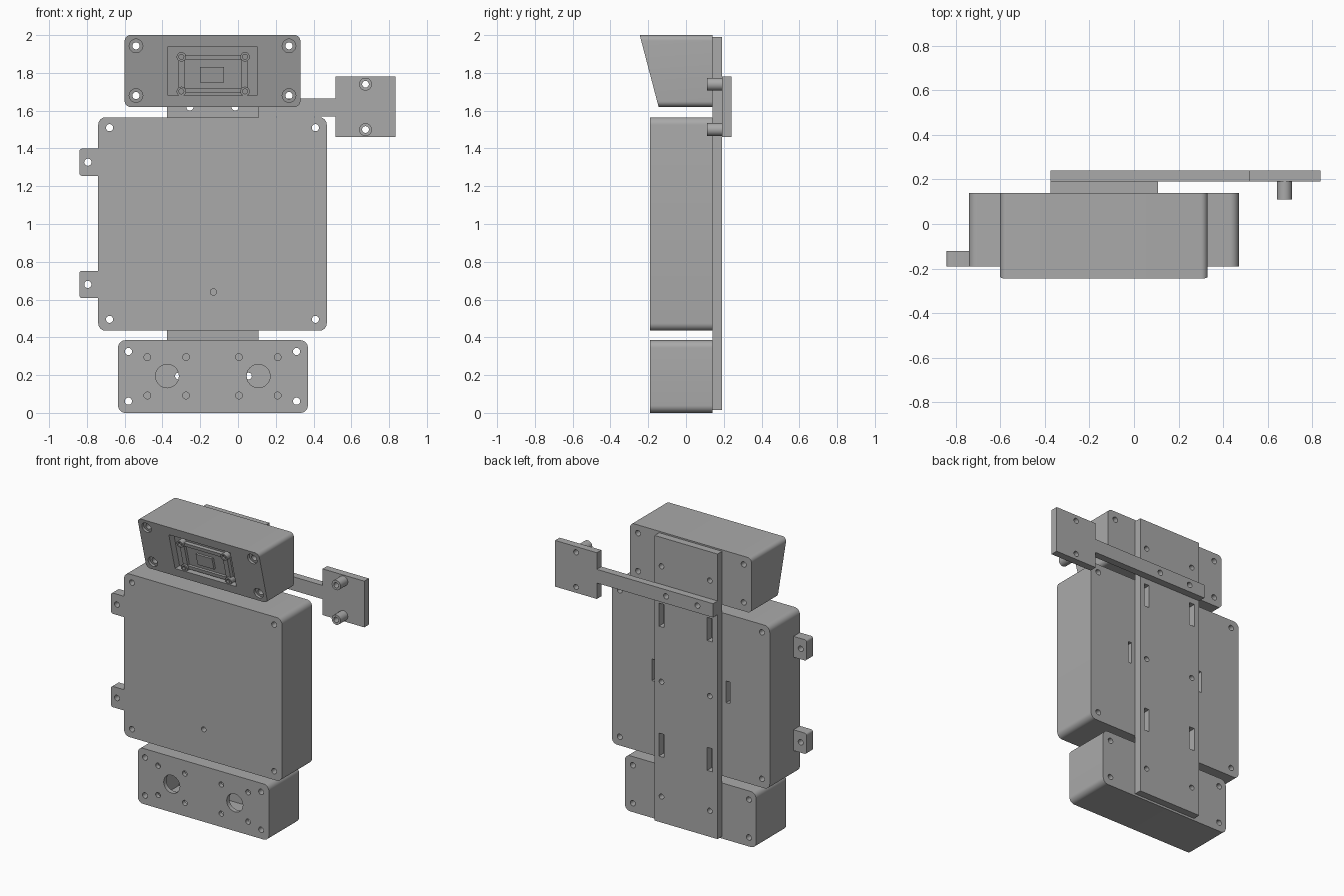
import bpy, bmesh, math

cube = bpy.data.objects.get("Cube")
if cube:
    bpy.data.objects.remove(cube, do_unlink=True)

grey = bpy.data.materials.new("plain grey")
grey.use_nodes = True
COLOUR = (0.4, 0.4, 0.4, 1)
grey.diffuse_color = COLOUR
grey.node_tree.nodes["Principled BSDF"].inputs["Base Color"].default_value = COLOUR

SLOPE = 0.263          # forward lean of the top housing's face
BACK, FRONT = 0.14, -0.19


def lean(z):
    return (2.0 - z) * SLOPE


def rounded(x0, x1, z0, z1, r=0.0, steps=8):
    """Rounded rectangle outline in the xz plane."""
    if r == 0:
        return [(x0, z0), (x1, z0), (x1, z1), (x0, z1)]
    pts = []
    corners = [(x1 - r, z1 - r), (x0 + r, z1 - r), (x0 + r, z0 + r), (x1 - r, z0 + r)]
    for i, (cx, cz) in enumerate(corners):
        for s in range(steps + 1):
            a = (i + s / steps) * math.pi / 2
            pts.append((cx + r * math.cos(a), cz + r * math.sin(a)))
    return pts


def disc(x, z, r):
    return [(x + r * math.cos(i * math.pi / 12), z + r * math.sin(i * math.pi / 12))
            for i in range(24)]


def add_prism(bm, outline, y0, y1, lean_front=False, lean_back=False):
    """Extrude an outline along y; either end may follow the sloping face."""
    front = [bm.verts.new((x, y0 + lean(z) * lean_front, z)) for x, z in outline]
    back = [bm.verts.new((x, y1 + lean(z) * lean_back, z)) for x, z in outline]
    n = len(outline)
    bm.faces.new(front)
    bm.faces.new(back[::-1])
    for i in range(n):
        j = (i + 1) % n
        bm.faces.new((front[j], front[i], back[i], back[j]))


def make(name, prisms):
    bm = bmesh.new()
    for p in prisms:
        add_prism(bm, *p)
    bmesh.ops.recalc_face_normals(bm, faces=bm.faces[:])
    mesh = bpy.data.meshes.new(name)
    bm.to_mesh(mesh)
    bm.free()
    mesh.materials.append(grey)
    obj = bpy.data.objects.new(name, mesh)
    bpy.context.collection.objects.link(obj)
    return obj


def part(name, prisms, cuts=()):
    """Solid part with its holes cut out."""
    obj = make(name, prisms)
    bpy.ops.object.select_all(action="DESELECT")
    obj.select_set(True)
    bpy.context.view_layer.objects.active = obj
    if cuts:
        cutter = make(name + "_cutter", cuts)
        cutter.hide_render = True
        mod = obj.modifiers.new("holes", "BOOLEAN")
        mod.operation = "DIFFERENCE"
        mod.solver = "EXACT"
        mod.use_self = True
        mod.object = cutter
        bpy.ops.object.modifier_apply(modifier=mod.name)
        bpy.data.objects.remove(cutter, do_unlink=True)
    bpy.ops.object.shade_smooth_by_angle(angle=math.radians(30))
    return obj


def grid(xs, zs):
    return [(x, z) for x in xs for z in zs]


def through(points, r=0.019):
    return [(disc(x, z, r), -0.5, 0.5) for x, z in points]


RAIL_X = (-0.315, 0.055)
cable_holes = [(disc(x, 0.195, 0.018), 0.0, 0.5) for x in RAIL_X]
arm_holes = through(grid((-0.255, -0.015), (1.62,)))

# Main enclosure with corner holes, front pin hole and rear side slots
cuts = through(grid((-0.68, 0.41), (0.495, 1.51)))
cuts.append((disc(-0.13, 0.64, 0.017), -0.5, -0.12))
cuts += [(rounded(x - 0.014, x + 0.014, 0.95, 1.1), 0.07, 0.5) for x in (-0.42, 0.15)]
part("main_enclosure", [(rounded(-0.74, 0.47, 0.435, 1.565, 0.04), FRONT, BACK)], cuts)

# Side mounting tabs
for label, z in (("lower", 0.68), ("upper", 1.327)):
    part(label + "_side_tab",
         [(rounded(-0.84, -0.72, z - 0.072, z + 0.072, 0.015), FRONT, -0.12)],
         through([(-0.795, z)]))

# Hollow lower housing with two large ports
cuts = through(grid((-0.58, 0.31), (0.062, 0.325)))
cuts += [(disc(x, z, 0.018), -0.5, -0.1) for x, z in grid((-0.48, -0.275, 0.005, 0.21), (0.092, 0.295))]
cuts += [(disc(x, 0.195, 0.062), -0.5, -0.1) for x in (-0.375, 0.108)]
cuts.append((rounded(-0.53, 0.26, 0.03, 0.355), -0.16, 0.11))
part("lower_housing", [(rounded(-0.635, 0.37, 0.0, 0.385, 0.04), FRONT, BACK)],
     cuts + cable_holes)

# Upper housing with sloping face, window recess and counterbored corners
corners = grid((-0.54, 0.27), (1.68, 1.943))
cuts = through(corners)
cuts += [(disc(x, z, 0.036), -0.5, -0.225, False, True) for x, z in corners]
cuts.append((rounded(-0.37, 0.10, 1.68, 1.94), -0.5, -0.195, False, True))
part("upper_housing",
     [(rounded(-0.6, 0.33, 1.62, 2.0, 0.03), -0.245, BACK, True, False)], cuts)

# Sensor module sitting in the window
part("sensor_frame", [(rounded(-0.315, 0.05, 1.695, 1.895, 0.01), -0.225, -0.19, True, True)],
     [(rounded(-0.28, 0.015, 1.72, 1.87), -0.5, -0.205, False, True)])
part("sensor_lens", [(rounded(-0.2, -0.075, 1.75, 1.832), -0.222, -0.2, True, True)])
for i, (x, z) in enumerate(grid((-0.3, 0.037), (1.702, 1.885))):
    part(f"sensor_post_{i + 1}", [(disc(x, z, 0.025), -0.24, -0.19, True, True)],
         [(disc(x, z, 0.013), -0.5, -0.225, False, True)])

# Rear rail joining the three housings
cuts = cable_holes + arm_holes
cuts += [(disc(x, z, 0.018), 0.0, 0.5) for x, z in grid(RAIL_X, (0.99, 1.79))]
cuts += [(rounded(x - 0.02, x + 0.02, z, z + 0.16), 0.0, 0.5) for x, z in grid(RAIL_X, (0.47, 1.37))]
part("rear_rail", [(rounded(-0.375, 0.108, 0.015, 1.99), BACK, 0.19)], cuts)

# Side arm with its end plate
plate_holes = through(grid((0.675,), (1.5, 1.74)), 0.018)
arm = [(-0.375, 1.57), (0.515, 1.57), (0.515, 1.46), (0.835, 1.46),
       (0.835, 1.78), (0.515, 1.78), (0.515, 1.665), (-0.375, 1.665)]
part("side_arm", [(arm, 0.19, 0.24)], arm_holes + plate_holes)

# Standoffs on the end plate
for label, z in (("lower", 1.5), ("upper", 1.74)):
    part(label + "_standoff", [(disc(0.675, z, 0.034), 0.11, 0.19)],
         through([(0.675, z)], 0.018))
